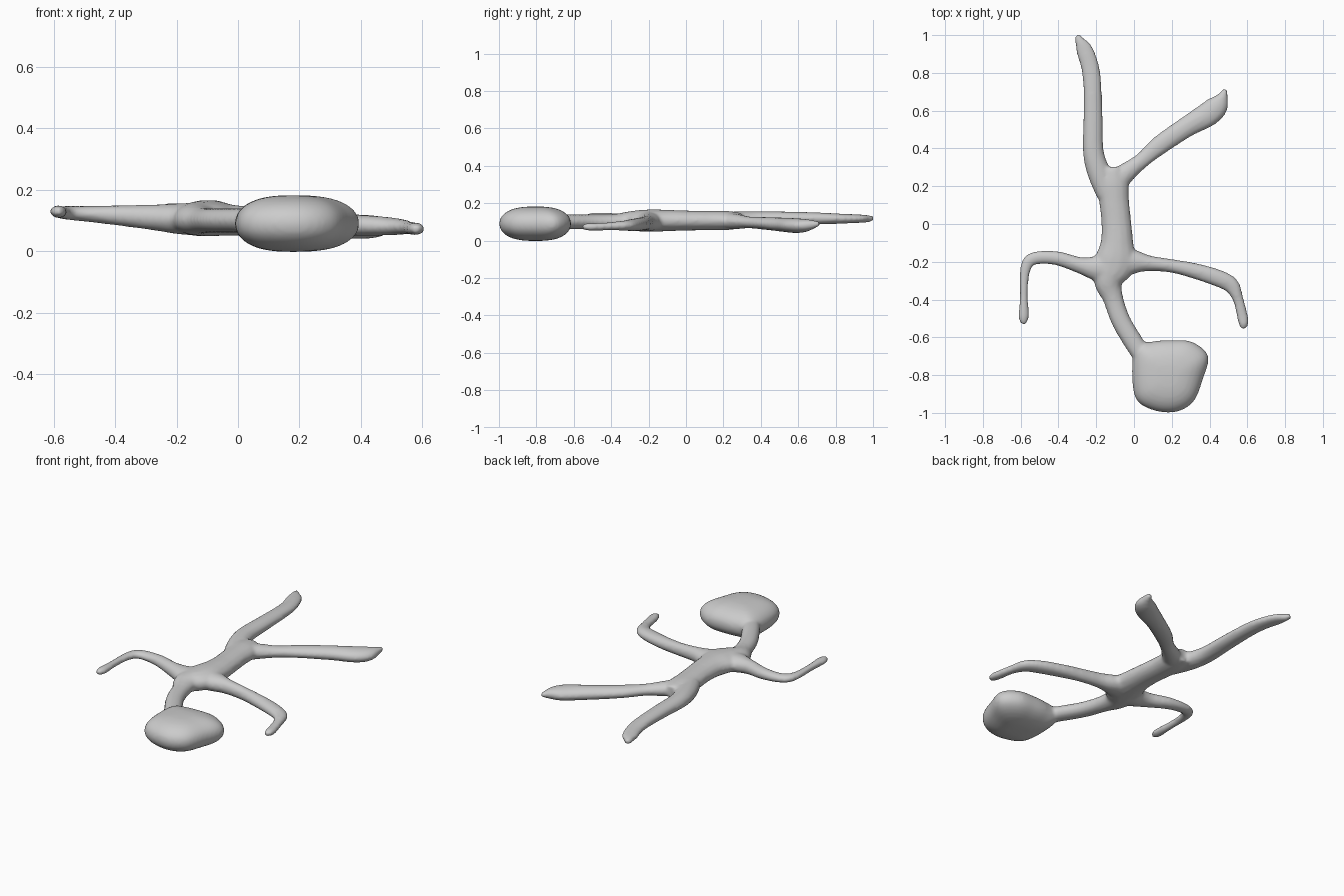
import bpy, bmesh, math
from mathutils import Vector

grey = bpy.data.materials.new("plain grey")
grey.diffuse_color = (0.6, 0.6, 0.6, 1)


def spline(pts, steps, closed=False):
    """Smooth curve through points of any dimension."""
    n, out = len(pts), []
    pick = (lambda i: pts[i % n]) if closed else (lambda i: pts[max(0, min(n - 1, i))])
    for i in range(n if closed else n - 1):
        for s in range(steps):
            t = s / steps
            out.append([0.5 * (2 * b + (c - a) * t + (2 * a - 5 * b + 4 * c - d) * t * t
                               + (3 * b - a - 3 * c + d) * t ** 3)
                        for a, b, c, d in zip(*(pick(i + k) for k in (-1, 0, 1, 2)))])
    if not closed:
        out.append(list(pts[-1]))
    return out


def skin(bm, rings):
    """Closed skin over a list of equal rings."""
    rings = [[bm.verts.new(p) for p in r] for r in rings]
    faces = [bm.faces.new(rings[0][::-1]), bm.faces.new(rings[-1])]
    n = len(rings[0])
    for a, b in zip(rings, rings[1:]):
        for i in range(n):
            faces.append(bm.faces.new((a[i], a[(i + 1) % n], b[(i + 1) % n], b[i])))
    bmesh.ops.recalc_face_normals(bm, faces=faces)


def limb(bm, pts, sides=14):
    """Oval tube; each point is x, y, z, half width, half height."""
    path = spline(pts, 5)
    rings = []
    for i, (x, y, z, w, h) in enumerate(path):
        a, b = path[max(0, i - 1)], path[min(len(path) - 1, i + 1)]
        t = Vector((b[0] - a[0], b[1] - a[1], 0)).normalized()
        side = Vector((t.y, -t.x, 0))
        rings.append([Vector((x, y, z)) + side * w * math.cos(u) + Vector((0, 0, h * math.sin(u)))
                      for u in (2 * math.pi * k / sides for k in range(sides))])
    skin(bm, rings)


bm = bmesh.new()
# torso and neck
limb(bm, [(0.06, -0.72, 0.10, 0.05, 0.04), (0.0, -0.63, 0.10, 0.052, 0.04),
          (-0.07, -0.51, 0.10, 0.052, 0.04), (-0.112, -0.39, 0.10, 0.055, 0.042),
          (-0.135, -0.30, 0.104, 0.08, 0.053), (-0.10, -0.20, 0.107, 0.11, 0.06),
          (-0.09, -0.10, 0.107, 0.088, 0.058), (-0.093, 0.0, 0.107, 0.08, 0.054),
          (-0.105, 0.12, 0.107, 0.08, 0.053), (-0.115, 0.22, 0.107, 0.085, 0.052),
          (-0.12, 0.30, 0.107, 0.06, 0.04)])
# long leg
limb(bm, [(-0.14, 0.16, 0.107, 0.06, 0.045), (-0.185, 0.27, 0.11, 0.062, 0.046),
          (-0.215, 0.38, 0.115, 0.056, 0.042), (-0.217, 0.55, 0.118, 0.052, 0.037),
          (-0.22, 0.72, 0.118, 0.049, 0.032), (-0.232, 0.83, 0.117, 0.049, 0.027),
          (-0.262, 0.92, 0.117, 0.046, 0.023), (-0.287, 0.97, 0.117, 0.027, 0.02),
          (-0.30, 1.0, 0.117, 0.014, 0.014)])
# bent leg
limb(bm, [(-0.12, 0.20, 0.105, 0.07, 0.045), (-0.05, 0.265, 0.102, 0.055, 0.042),
          (0.04, 0.335, 0.097, 0.042, 0.032), (0.14, 0.42, 0.092, 0.052, 0.034),
          (0.28, 0.515, 0.085, 0.056, 0.038), (0.39, 0.58, 0.08, 0.066, 0.04),
          (0.445, 0.63, 0.08, 0.058, 0.036), (0.472, 0.68, 0.085, 0.027, 0.024),
          (0.482, 0.715, 0.09, 0.012, 0.012)])
# left arm
limb(bm, [(-0.08, -0.22, 0.105, 0.10, 0.056), (-0.18, -0.235, 0.105, 0.075, 0.052),
          (-0.28, -0.22, 0.11, 0.045, 0.042), (-0.40, -0.183, 0.117, 0.038, 0.033),
          (-0.50, -0.177, 0.122, 0.035, 0.026), (-0.558, -0.20, 0.125, 0.034, 0.023),
          (-0.58, -0.27, 0.127, 0.026, 0.02), (-0.583, -0.38, 0.128, 0.022, 0.02),
          (-0.584, -0.49, 0.129, 0.028, 0.021), (-0.586, -0.53, 0.129, 0.014, 0.014)])
# right arm
limb(bm, [(-0.10, -0.20, 0.105, 0.10, 0.056), (0.0, -0.20, 0.10, 0.066, 0.05),
          (0.08, -0.208, 0.098, 0.042, 0.043), (0.20, -0.222, 0.092, 0.036, 0.038),
          (0.32, -0.248, 0.087, 0.042, 0.036), (0.44, -0.285, 0.083, 0.046, 0.033),
          (0.515, -0.325, 0.08, 0.043, 0.028), (0.552, -0.40, 0.077, 0.029, 0.022),
          (0.572, -0.48, 0.073, 0.03, 0.021), (0.58, -0.525, 0.073, 0.028, 0.02),
          (0.575, -0.555, 0.073, 0.013, 0.013)])

# head: rounded square outline, puffed vertically
outline = spline([(0.01, -0.65), (0.10, -0.622), (0.20, -0.615), (0.31, -0.625), (0.393, -0.70),
                  (0.365, -0.82), (0.315, -0.94), (0.22, -0.995), (0.10, -0.985), (0.01, -0.925),
                  (-0.01, -0.78)], 5, closed=True)
cx, cy = 0.18, -0.805
rings = []
for k in range(21):
    u = math.pi * (0.02 + 0.96 * k / 20) - math.pi / 2
    s = math.cos(u) ** 0.75
    z = 0.09 + 0.092 * math.copysign(abs(math.sin(u)) ** 0.95, u)
    rings.append([(cx + (x - cx) * s, cy + (y - cy) * s, z) for x, y in outline])
skin(bm, rings)

mesh = bpy.data.meshes.new("figure")
bm.to_mesh(mesh)
bm.free()
figure = bpy.data.objects.new("figure", mesh)
bpy.context.collection.objects.link(figure)
mesh.materials.append(grey)

# fuse the parts into one soft skin
fuse = figure.modifiers.new("fuse", 'REMESH')
fuse.mode = 'VOXEL'
fuse.voxel_size = 0.01
fuse.use_smooth_shade = True
soften = figure.modifiers.new("soften", 'SMOOTH')
soften.factor = 0.5
soften.iterations = 6
